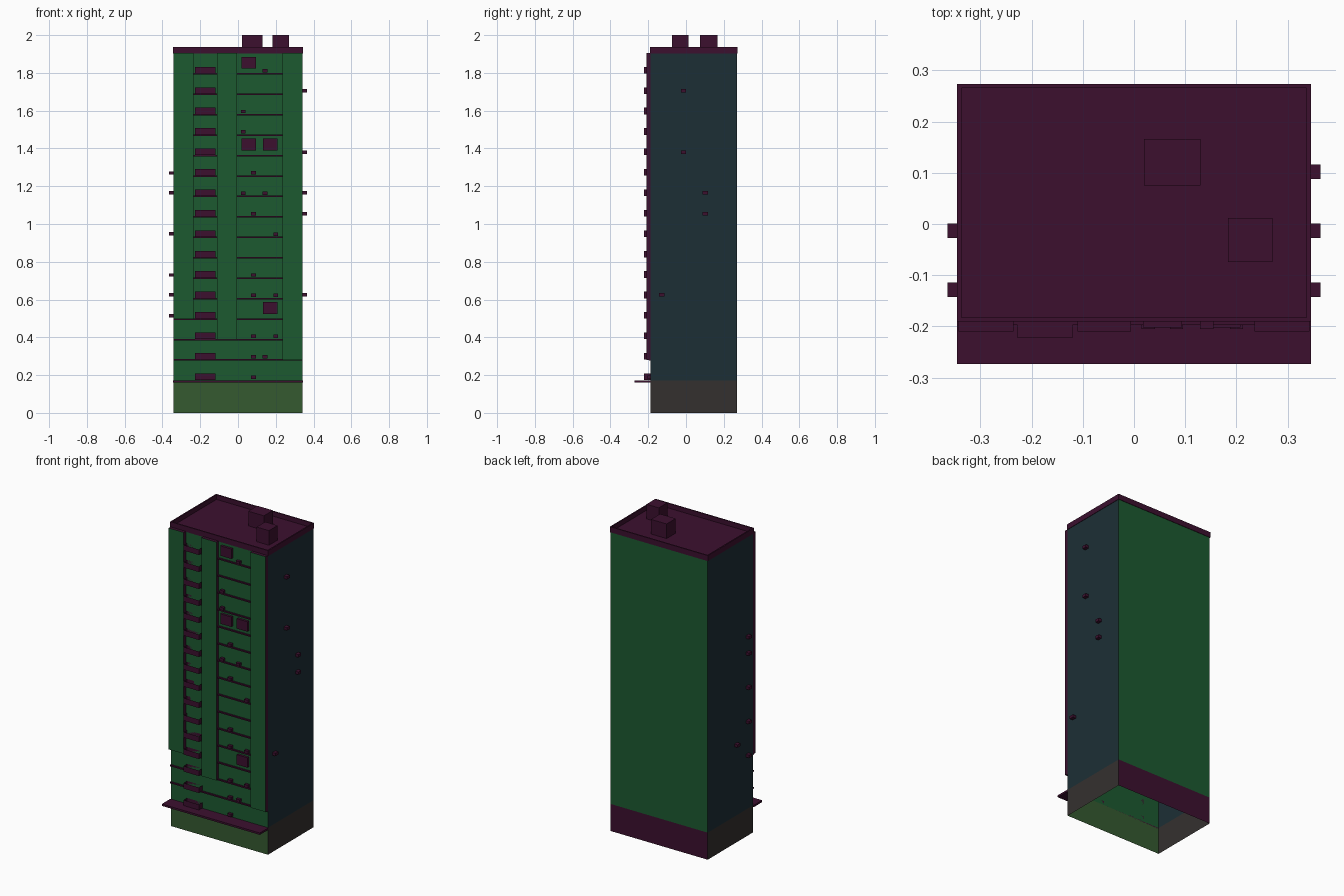
import bpy, bmesh

if "Cube" in bpy.data.objects:
    bpy.data.objects.remove(bpy.data.objects["Cube"])

def mat(name, r, g, b):
    m = bpy.data.materials.new(name)
    m.diffuse_color = (r, g, b, 1)
    m.use_nodes = True
    m.node_tree.nodes["Principled BSDF"].inputs["Base Color"].default_value = m.diffuse_color
    return m

GREEN = mat("front_green", 0.012, 0.10, 0.03)
TEAL = mat("side_teal", 0.012, 0.028, 0.036)
PLUM = mat("trim_plum", 0.045, 0.005, 0.028)
OLIVE = mat("shop_olive", 0.035, 0.10, 0.03)
GREY = mat("shop_grey", 0.034, 0.030, 0.028)

def finish(name, bm, mats):
    me = bpy.data.meshes.new(name)
    bm.to_mesh(me)
    bm.free()
    for m in mats:
        me.materials.append(m)
    ob = bpy.data.objects.new(name, me)
    bpy.context.collection.objects.link(ob)
    return ob

def boxes(name, bounds, m=PLUM, front=None, open_top=False):
    """One object made of boxes (x0, x1, y0, y1, z0, z1)."""
    bm = bmesh.new()
    for x0, x1, y0, y1, z0, z1 in bounds:
        vs = bmesh.ops.create_cube(bm, size=1)["verts"]
        for v in vs:
            v.co.x = x1 if v.co.x > 0 else x0
            v.co.y = y1 if v.co.y > 0 else y0
            v.co.z = z1 if v.co.z > 0 else z0
    bm.normal_update()
    for f in bm.faces:
        f.material_index = 1 if front and f.normal.y < -0.5 else 0
    if open_top:
        bmesh.ops.delete(bm, geom=[f for f in bm.faces if f.normal.z > 0.5], context="FACES_ONLY")
    return finish(name, bm, [m, front] if front else [m])

def walls(name, z0, z1, front, side, back):
    """Four walls, open at top and bottom."""
    bm = bmesh.new()
    corners = [(-W, YF), (W, YF), (W, YB), (-W, YB)]
    lo = [bm.verts.new((x, y, z0)) for x, y in corners]
    hi = [bm.verts.new((x, y, z1)) for x, y in corners]
    for i, mi in enumerate((0, 1, 2, 1)):
        j = (i + 1) % 4
        bm.faces.new((lo[i], lo[j], hi[j], hi[i])).material_index = mi
    return finish(name, bm, [front, side, back])

W, YF, YB = 0.342, -0.187, 0.27
BASE, STEP, ROOF = 0.172, 0.1082, 1.905

def floor(i):
    return BASE + STEP * i

# Main shell
walls("ground_storey", 0, BASE, OLIVE, GREY, PLUM)
walls("tower_walls", BASE, ROOF, GREEN, TEAL, GREEN)

# Roof deck and parapet
bm = bmesh.new()
bm.faces.new([bm.verts.new((x, y, ROOF + 0.002)) for x, y in ((-W, YF), (W, YF), (W, YB), (-W, YB))])
finish("roof_deck", bm, [PLUM])
P, PF, PB, T, ZT = 0.345, -0.19, 0.273, 0.008, 1.937
boxes("parapet", [(-P, P, PF, PF + T, ROOF - 0.003, ZT), (-P, P, PB - T, PB, ROOF - 0.003, ZT),
                  (-P, -P + T, PF + T, PB - T, ROOF - 0.003, ZT),
                  (P - T, P, PF + T, PB - T, ROOF - 0.003, ZT)])
boxes("roof_boxes", [(0.02, 0.13, 0.075, 0.166, ROOF, 2.0), (0.183, 0.27, -0.074, 0.012, ROOF, 2.0)])

# Entrance canopy
boxes("canopy", [(-P, P, -0.273, YF, 0.16, BASE)])

# Vertical facade bays, stepping down to the right
boxes("facade_bays", [(-W, -0.235, -0.21, YF, floor(3), ROOF),
                      (-0.11, -0.006, -0.21, YF, floor(2), ROOF),
                      (0.235, W, -0.21, YF, floor(1), ROOF)], PLUM, GREEN)

# Floor ledges
ledges = []
for i in range(1, 16):
    spans = {1: [(-W, W)], 2: [(-W, 0.235)], 3: [(-W, -0.11), (-0.006, 0.235)]}
    for a, b in spans.get(i, [(-0.235, -0.11), (-0.006, 0.235)]):
        ledges.append((a, b, -0.197, YF, floor(i) - 0.004, floor(i) + 0.004))
boxes("floor_ledges", ledges)

# Balconies with open tops
boxes("balconies", [(-0.227, -0.12, -0.222, YF, floor(i) + 0.002, floor(i) + 0.037)
                    for i in range(16)], open_top=True)

# Enclosed window boxes
boxes("window_boxes", [(x, x + 0.076, -0.202, YF, floor(i) + 0.027, floor(i) + 0.09)
                       for x, i in ((0.018, 15), (0.018, 11), (0.132, 11), (0.132, 3))])

# Small cooling units on the front, by floor
A, B, C, D = 0.028, 0.083, 0.142, 0.2
units = {15: [C], 13: [A], 12: [A], 10: [B], 9: [A, C], 8: [B], 7: [D], 5: [B],
         4: [B, D], 2: [B, D], 1: [B, C], 0: [B]}
boxes("front_cooling_units", [(x - 0.013, x + 0.013, -0.205, YF, floor(i) + 0.008, floor(i) + 0.026)
                              for i, xs in units.items() for x in xs])

# Small cooling units on both sides (side, y, z)
side_units = [(1, -0.013, 1.705), (1, -0.013, 1.38), (1, 0.102, 1.165), (1, 0.102, 1.055),
              (1, -0.128, 0.625), (-1, -0.128, 1.27), (-1, -0.128, 1.165), (-1, -0.128, 0.948),
              (-1, -0.128, 0.73), (-1, -0.013, 0.625), (-1, -0.128, 0.515)]
boxes("side_cooling_units", [(min(s * W, s * 0.364), max(s * W, s * 0.364),
                              y - 0.014, y + 0.014, z - 0.009, z + 0.009)
                             for s, y, z in side_units])
